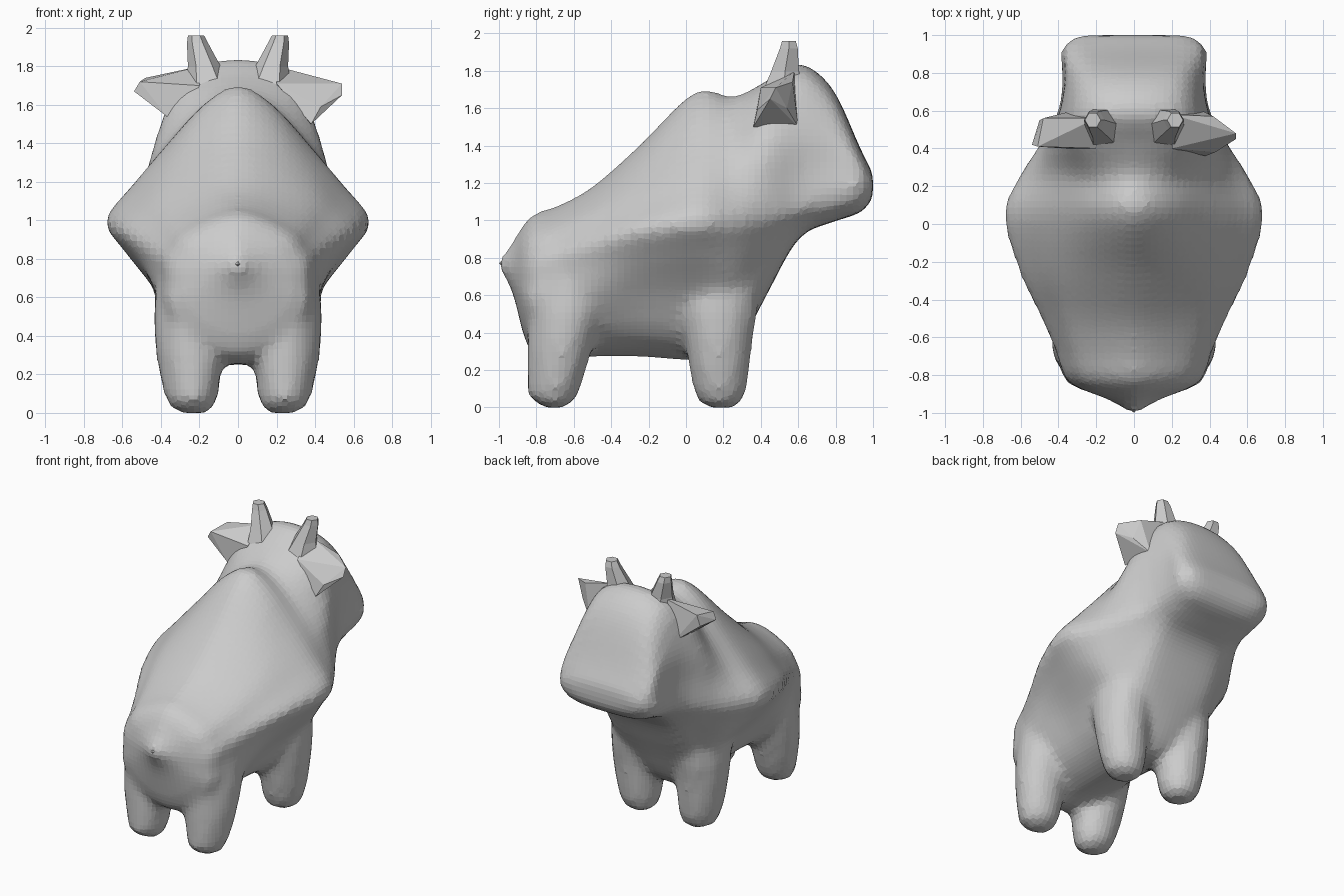
import bpy, bmesh, math
from mathutils import Vector

if "Cube" in bpy.data.objects:
    bpy.data.objects.remove(bpy.data.objects["Cube"])


def catmull(rows, steps, closed=False):
    """Smooth interpolation through tuples of numbers."""
    n, out = len(rows), []
    for i in range(n if closed else n - 1):
        idx = [i - 1, i, i + 1, i + 2]
        idx = [k % n if closed else min(max(k, 0), n - 1) for k in idx]
        a, b, c, d = (Vector(rows[k]) for k in idx)
        for s in range(steps):
            t = s / steps
            out.append(0.5 * (2 * b + (c - a) * t + (2 * a - 5 * b + 4 * c - d) * t * t
                              + (3 * b - a - 3 * c + d) * t ** 3))
    if not closed:
        out.append(Vector(rows[-1]))
    return out


def finish(name, bm):
    bmesh.ops.recalc_face_normals(bm, faces=bm.faces)
    me = bpy.data.meshes.new(name)
    bm.to_mesh(me)
    bm.free()
    ob = bpy.data.objects.new(name, me)
    bpy.context.collection.objects.link(ob)
    return ob


def loft(name, rings):
    """Closed skin over rings with equal point counts."""
    bm = bmesh.new()
    vs = [[bm.verts.new(p) for p in r] for r in rings]
    n = len(vs[0])
    for a, b in zip(vs, vs[1:]):
        for i in range(n):
            bm.faces.new((a[i], a[(i + 1) % n], b[(i + 1) % n], b[i]))
    bm.faces.new(vs[0])
    bm.faces.new(vs[-1])
    return finish(name, bm)


def hull(name, points):
    """Faceted convex lump around a few points."""
    bm = bmesh.new()
    for p in points:
        bm.verts.new(p)
    bmesh.ops.convex_hull(bm, input=bm.verts)
    return finish(name, bm)


def oval(x, y, z, rx, ry, n):
    return [(x + rx * math.cos(i * math.tau / n), y + ry * math.sin(i * math.tau / n), z)
            for i in range(n)]


# Torso and head: y, top z, upper half-width, ridge z, ridge half-width, lower half-width, bottom z
sections = [
    (-1.0, .79, .02, .77, .025, .02, .74),
    (-.93, .88, .10, .75, .14, .12, .62),
    (-.86, .99, .24, .75, .31, .31, .36),
    (-.80, 1.04, .28, .78, .37, .37, .28),
    (-.68, 1.08, .31, .82, .41, .39, .25),
    (-.50, 1.18, .35, .88, .49, .41, .27),
    (-.25, 1.40, .39, .95, .61, .40, .27),
    (.05, 1.69, .37, 1.0, .69, .42, .25),
    (.25, 1.66, .40, 1.0, .61, .42, .28),
    (.42, 1.74, .43, 1.02, .50, .37, .58),
    (.60, 1.84, .38, 1.06, .40, .33, .90),
    (.78, 1.71, .35, 1.16, .38, .36, .99),
    (.93, 1.39, .36, 1.18, .385, .35, 1.04),
    (1.0, 1.25, .27, 1.18, .29, .26, 1.12),
]
rings = []
for y, zt, wu, zr, wr, wl, zb in catmull(sections, 4):
    h, d = zt - zr, zr - zb
    # Narrow withers, broad flat crown; rounded belly, flat jaw
    k = min(max((y - .2) / .25, 0), 1)
    top = .48 + .22 * k
    half = [(0, zt), (wu * top, zr + h * (.86 + .04 * k)), (wu, zr + h * .55),
            (wu + .58 * (wr - wu), zr + h * .25), (wr, zr),
            (wl + .68 * (wr - wl), zr - d * .19),
            (wl, zr - d * .5), (wl * (.6 + .1 * k), zr - d * (.85 + .05 * k)), (0, zb)]
    full = half + [(-x, z) for x, z in half[-2:0:-1]]
    rings.append([(x, y, z) for x, z in catmull(full, 3, True)])
body = loft("body", rings)

# Legs: z, half-width x, half-width y; tops flare into the flanks
leg_profile = [(0, .07, .07), (.03, .115, .12), (.10, .145, .15), (.22, .165, .17),
               (.36, .18, .19), (.50, .185, .22), (.72, .17, .25)]
parts = [body]
for y, k, lean in ((.185, .97, -.03), (-.71, .87, .16)):
    for side in (-1, 1):
        parts.append(loft("leg", [oval(side * (.235 + .02 * min(z / .3, 1)), y + lean * z,
                                       z, rx, ry * k, 12) for z, rx, ry in leg_profile]))
# Haunches: square off the rear above the hind feet
for side in (-1, 1):
    parts.append(loft("haunch", [oval(side * .24, -.71, z, r, .14, 12)
                                 for z, r in ((.06, .12), (.3, .165), (.55, .16), (.75, .10))]))

# Fuse torso and legs into one soft skin
bpy.ops.object.select_all(action='DESELECT')
for ob in parts:
    ob.select_set(True)
bpy.context.view_layer.objects.active = body
bpy.ops.object.join()
rm = body.modifiers.new("fuse", 'REMESH')
rm.mode, rm.voxel_size = 'VOXEL', .035
rm.use_smooth_shade = False
sm = body.modifiers.new("soften", 'SMOOTH')
sm.factor, sm.iterations = .5, 4

# Horns: six-sided stubs with a flared root
for side, name in ((-1, "horn_left"), (1, "horn_right")):
    loft(name, [oval(side * x, y, z, r, r, 6) for x, y, z, r in
                ((.15, .52, 1.68, .13), (.175, .53, 1.80, .085),
                 (.21, .55, 1.92, .055), (.218, .55, 1.96, .042))])

# Ears: faceted wedges with broad roots meeting the crown
hull("ear_left", [(-.20, .56, 1.80), (-.20, .40, 1.70), (-.30, .40, 1.50), (-.32, .60, 1.52),
                  (-.48, .56, 1.74), (-.54, .42, 1.67), (-.50, .55, 1.66),
                  (-.37, .40, 1.54), (-.51, .41, 1.72)])
hull("ear_right", [(.20, .58, 1.80), (.20, .40, 1.71), (.38, .36, 1.50), (.36, .60, 1.50),
                   (.42, .57, 1.74), (.54, .48, 1.71), (.54, .45, 1.65),
                   (.43, .38, 1.59), (.46, .54, 1.60)])

# Tail stub at the rear point
hull("tail", [(0, -1.0, .77), (-.11, -.90, .79), (.07, -.91, .79),
              (0, -.91, .70), (0, -.92, .86), (0, -.8, .77)])
